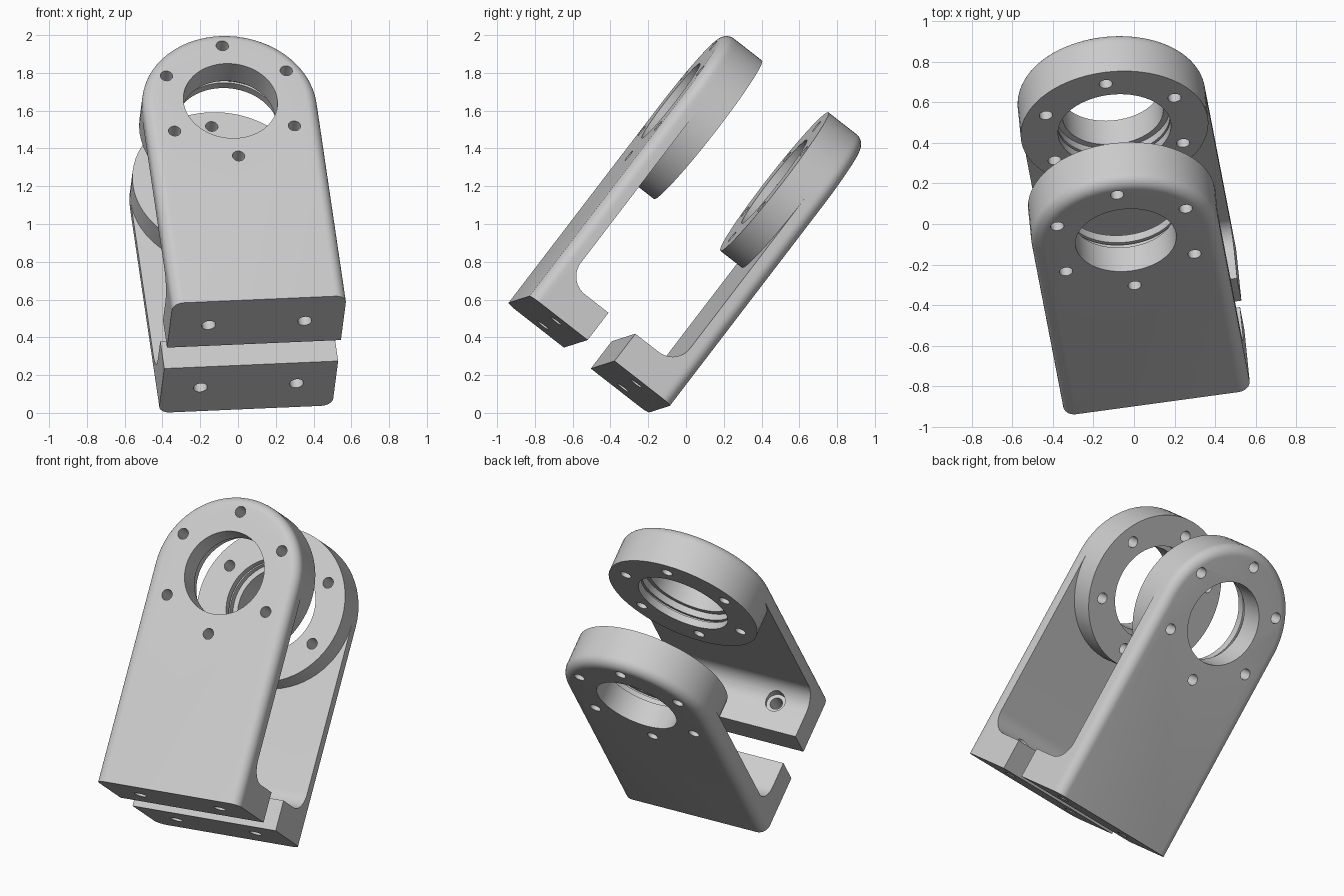
import bpy, bmesh
from math import sin, cos, pi, radians
from mathutils import Matrix, Vector

cube = bpy.data.objects.get("Cube")
if cube:
    bpy.data.objects.remove(cube, do_unlink=True)

grey = bpy.data.materials.new("light_grey_metal")
grey.use_nodes = True
colour = (0.6, 0.6, 0.6, 1)
grey.diffuse_color = colour
grey.node_tree.nodes["Principled BSDF"].inputs["Base Color"].default_value = colour

# Bracket sizes: local origin is the bore centre on the outer face, depth runs along -z
HALF, BOTTOM, EDGE = 0.465, -1.333, 0.06
PLATE, BOSS, FOOT, FOOT_TOP = 0.105, 0.25, 0.383, -1.15
SPAN = 0.947


def loft(name, rings):
    """Closed solid through a list of equally long point rings."""
    bm = bmesh.new()
    loops = [[bm.verts.new(p) for p in ring] for ring in rings]
    n = len(loops[0])
    for a, b in zip(loops, loops[1:]):
        for i in range(n):
            j = (i + 1) % n
            bm.faces.new((a[i], a[j], b[j], b[i]))
    bm.faces.new(loops[0])
    bm.faces.new(loops[-1])
    bmesh.ops.recalc_face_normals(bm, faces=bm.faces)
    mesh = bpy.data.meshes.new(name)
    bm.to_mesh(mesh)
    bm.free()
    mesh.materials.append(grey)
    obj = bpy.data.objects.new(name, mesh)
    bpy.context.collection.objects.link(obj)
    return obj


def circle(r, depth, n=64, x=0, y=0):
    return [(x + r * cos(2 * pi * i / n), y + r * sin(2 * pi * i / n), -depth) for i in range(n)]


def turned(name, steps, n=64, x=0, y=0):
    return loft(name, [circle(r, d, n, x, y) for r, d in steps])


def arch(r, depth, n=32):
    pts = [(r * cos(pi * i / n), r * sin(pi * i / n), -depth) for i in range(n + 1)]
    return pts + [(-r, BOTTOM, -depth), (r, BOTTOM, -depth)]


def combine(base, others, operation):
    for other in others:
        other.hide_render = True
        mod = base.modifiers.new(operation, "BOOLEAN")
        mod.operation, mod.solver, mod.object = operation, "EXACT", other
    graph = bpy.context.evaluated_depsgraph_get()
    mesh = bpy.data.meshes.new_from_object(base.evaluated_get(graph))
    base.modifiers.clear()
    base.data = mesh
    for other in others:
        bpy.data.objects.remove(other, do_unlink=True)


# Arched plate with a rounded outer edge
rings = []
for i in range(9):
    a = pi / 2 * i / 8
    rings.append(arch(HALF - EDGE * (1 - sin(a)), EDGE * (1 - cos(a))))
rings.append(arch(HALF, PLATE))
bracket = loft("front_bracket", rings)

# Round boss behind the bore
boss = turned("boss", [(HALF, 0.08), (HALF, BOSS)])

# Foot with a concave fillet into the plate
FILLET = 0.12
profile = [(BOTTOM, 0.08), (BOTTOM, FOOT), (FOOT_TOP, FOOT)]
for i in range(13):
    a = pi / 2 * i / 12
    profile.append((FOOT_TOP + FILLET * (1 - cos(a)), PLATE + FILLET * (1 - sin(a))))
profile.append((FOOT_TOP + FILLET, 0.08))
foot = loft("foot", [[(x, y, -d) for y, d in profile] for x in (-HALF, HALF)])
combine(bracket, [boss, foot], "UNION")

# Stepped bore with a retaining groove
cutters = [turned("bore", [(0.25, -0.05), (0.25, 0.15), (0.28, 0.15), (0.28, 0.19),
                           (0.3, 0.19), (0.3, 0.205), (0.28, 0.205), (0.28, 0.3)])]

# Six bolt holes around the bore
for i in range(6):
    a = pi / 2 + i * pi / 3
    cutters.append(turned("bolt_hole", [(0.033, -0.05), (0.033, 0.3)], 20,
                          0.37 * cos(a), 0.37 * sin(a)))

# Two foot screw holes, spot-faced on top
seat = FOOT_TOP - 0.02
for x in (-0.257, 0.257):
    steps = [(0.037, BOTTOM - 0.05), (0.037, seat), (0.06, seat), (0.06, seat + 0.2)]
    cutters.append(loft("screw_hole", [[(x + px, y, -0.204 + py) for px, py, _ in circle(r, 0, 24)]
                                       for r, y in steps]))
combine(bracket, cutters, "DIFFERENCE")

# Facing bracket, mirrored across the gap
rear = bracket.copy()
rear.data = bracket.data.copy()
rear.name = "rear_bracket"
bpy.context.collection.objects.link(rear)
rear.data.transform(Matrix.Translation((0, 0, -SPAN)) @ Matrix.Diagonal((1, 1, -1, 1)))
rear.data.flip_normals()

# Tilt the pair into its pose
w = Vector((0.99, 0.135, 0.043)).normalized()
n = w.cross(Vector((-0.113, 0.604, 0.789))).normalized()
u = n.cross(w)
pose = Matrix((w, u, n)).transposed().to_4x4()
pose.translation = (-0.04, -0.08, 1.652)
for obj in (bracket, rear):
    obj.data.transform(pose)
    bpy.ops.object.select_all(action="DESELECT")
    obj.select_set(True)
    bpy.context.view_layer.objects.active = obj
    bpy.ops.object.shade_smooth_by_angle(angle=radians(30))
